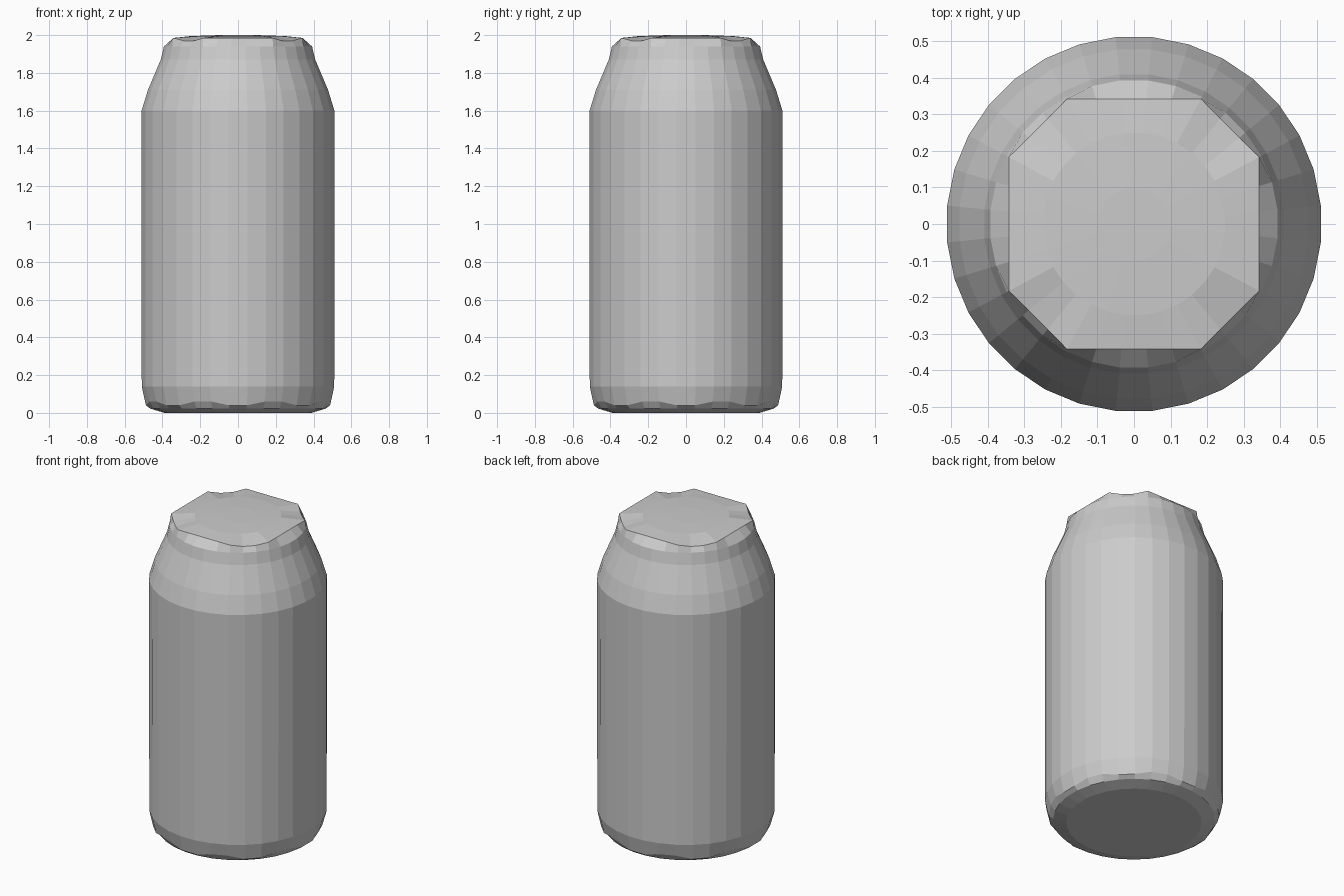
import bpy, bmesh
from math import sin, cos, pi

if "Cube" in bpy.data.objects:
    bpy.data.objects.remove(bpy.data.objects["Cube"])

SIDES = 32


def angle(i):
    # half-step turn so flat faces point along x and y
    return 2 * pi * (i + 0.5) / SIDES


def round_ring(r, z):
    return [(r * cos(angle(i)), r * sin(angle(i)), z) for i in range(SIDES)]


def rim_ring():
    # squarish rim: straight along the axes, clipped at the diagonals
    pts = []
    for i in range(SIDES):
        c, s = cos(angle(i)), sin(angle(i))
        m = max(abs(c), abs(s))
        straight = 0.342 / m
        r = min(straight, 0.388 if m > 0.8 else 0.372)
        z = 1.985 if straight < 0.388 else 1.97
        pts.append((r * c, r * s, z))
    return pts


def base_ring():
    # slightly zigzag lower edge
    return [(0.49 * cos(angle(i)), 0.49 * sin(angle(i)),
             0.04 if i % 8 in (0, 3, 4, 7) else 0.06) for i in range(SIDES)]


def shell(name, rings, cap=None):
    bm = bmesh.new()
    loops = [[bm.verts.new(p) for p in ring] for ring in rings]
    for a, b in zip(loops, loops[1:]):
        for i in range(SIDES):
            j = (i + 1) % SIDES
            bm.faces.new((a[i], a[j], b[j], b[i]))
    if cap == "top":
        bm.faces.new(loops[-1])
    elif cap == "bottom":
        bm.faces.new(loops[0][::-1])
    mesh = bpy.data.meshes.new(name)
    bm.to_mesh(mesh)
    bm.free()
    obj = bpy.data.objects.new(name, mesh)
    bpy.context.collection.objects.link(obj)
    return obj


# can wall with shoulder and neck
wall = [(0.512, 0.14), (0.513, 1.60), (0.479, 1.71),
        (0.445, 1.79), (0.411, 1.87), (0.394, 1.94)]
shell("can_body", [base_ring()] + [round_ring(r, z) for r, z in wall] + [rim_ring()])

# nearly flat lid
shell("can_lid", [rim_ring(), round_ring(0.25, 1.995), round_ring(0.10, 2.0)], "top")

# rounded base
shell("can_base", [round_ring(0.39, 0.0), round_ring(0.465, 0.022), base_ring()], "bottom")
